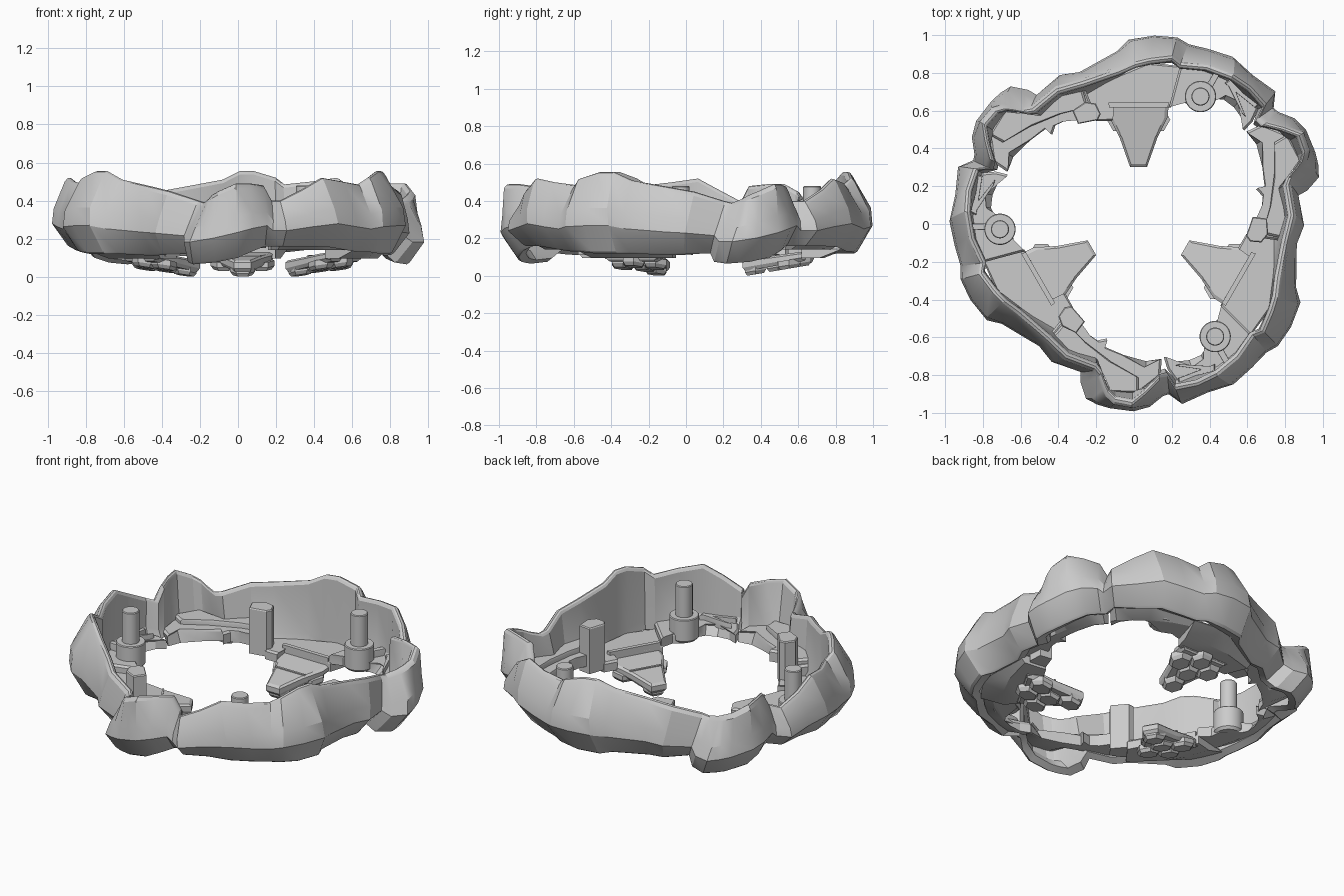
import bpy, bmesh
from math import radians, cos, sin, pi
from mathutils import Matrix, Vector

if "Cube" in bpy.data.objects:
    bpy.data.objects.remove(bpy.data.objects["Cube"])

CENTRE = Matrix.Translation((0.024, 0.017, 0))


def polar(a, r, z=0):
    return Vector((r * cos(radians(a)), r * sin(radians(a)), z))


def finish(name, bm, smooth=25):
    bmesh.ops.recalc_face_normals(bm, faces=bm.faces)
    bm.transform(CENTRE)
    me = bpy.data.meshes.new(name)
    bm.to_mesh(me)
    bm.free()
    ob = bpy.data.objects.new(name, me)
    bpy.context.collection.objects.link(ob)
    bpy.context.view_layer.objects.active = ob
    ob.select_set(True)
    bpy.ops.object.shade_smooth_by_angle(angle=radians(smooth))
    ob.select_set(False)
    return ob


def loft(bm, rings, cap=True):
    """Skin a stack of equal-length closed loops."""
    vs = [[bm.verts.new(p) for p in ring] for ring in rings]
    n = len(vs[0])
    for a, b in zip(vs, vs[1:]):
        for i in range(n):
            bm.faces.new((a[i], a[(i + 1) % n], b[(i + 1) % n], b[i]))
    if cap:
        bm.faces.new(vs[0][::-1])
        bm.faces.new(vs[-1])


def three(name, ring_sets):
    """Loft each ring stack in all three 120 degree sectors."""
    bm = bmesh.new()
    for k in range(3):
        rot = Matrix.Rotation(k * 2 * pi / 3, 3, 'Z')
        for rings in ring_sets:
            loft(bm, [[rot @ Vector(p) for p in ring] for ring in rings])
    return finish(name, bm)


def prism(pts, z0, z1, chamfer=0.012, foot=9):
    """Polar outline raised from z0 to z1; foot pulls the underside inward."""
    p = [polar(a, r) for a, r in pts]
    c = sum(p, Vector()) / len(p)
    inner = [q + (c - q).normalized() * chamfer for q in p]
    base = [polar(a, min(r, foot + (r - foot) * .1)) for a, r in pts]
    up = lambda ps, z: [(q.x, q.y, z) for q in ps]
    return [up(base, z0), up(p, z1 - chamfer), up(inner, z1)]


# Rocky outer wall: outer angle, outer radius, rim angle, rim radius, top, bottom
STATIONS = [
    (39.8, .935, 40.5, .815, .40, .16),
    (43.5, 1.0, 42.5, .885, .40, .16),
    (52, .983, 50, .895, .46, .16),
    (60.5, 1.004, 57, .89, .52, .155),
    (68, .985, 66, .87, .50, .14),
    (74, .975, 75, .835, .485, .13),
    (78, .995, 78.5, .86, .52, .13),
    (85, .987, 86, .83, .555, .12),
    (93.5, .963, 91, .81, .555, .12),
    (97, .909, 97.5, .778, .51, .12),
    (111.6, .85, 112, .763, .475, .11),
    (118, .88, 122, .79, .45, .115),
    (128.5, .86, 133.5, .785, .40, .12),
    (129.5, .91, 136, .81, .39, .075),
    (133, .985, 138.5, .87, .41, .065),
    (137, 1.0, 140, .905, .43, .07),
    (141, 1.007, 142.5, .935, .45, .075),
    (148.5, 1.012, 148, .945, .49, .10),
    (153.5, .99, 152.5, .885, .49, .135),
    (158, .94, 157.5, .82, .48, .16),
]


def section(st, turn):
    ao, ro, ar, rr, zt, zb = st
    h = zt - zb
    rb = ro - .10
    foot = min(rr, rb - .04)
    mix = lambda t: ao + (ar - ao) * t + turn
    return [
        polar(ar + turn, rr, zt - .018),
        polar(ar + turn, rr + .008, zt - .005),
        polar(ar + turn, rr + .018, zt),
        polar(ar + turn, rr + .032, zt - .004),
        polar(mix(.9), rr + .046, zt - .022),
        polar(mix(.4), ro - .012, zb + h * .56),
        polar(mix(.1), ro - .003, zb + h * .34),
        polar(ao + turn, rb + .016, zb + .01),
        polar(ao + turn, rb, zb),
        polar(mix(.4), foot, zb + .02),
        polar(mix(.8), min(rr, foot + .03), zb + .07),
    ]


bm = bmesh.new()
sections = [section(s, 120 * k) for k in range(3) for s in STATIONS]
loft(bm, sections + [sections[0]], cap=False)
bmesh.ops.remove_doubles(bm, verts=bm.verts, dist=1e-6)
finish("rock_wall", bm, 24)

# Stepped inner ledges
three("post_ledge", [prism([
    (40.5, .735), (44.4, .77), (50, .83), (55, .82), (57.4, .765), (63.4, .67),
    (69, .67), (75, .624), (75, .85), (66, .88), (57, .895), (50, .895),
    (43.5, .885), (41, .80)], .14, .20, foot=.78)])
three("pad_ledge", [prism([
    (74, .624), (90, .60), (103, .62), (105, .547), (113, .575), (113, .76),
    (97, .785), (86, .84), (74, .85)], .095, .155, foot=.71)])
three("rear_ledge", [
    prism([(112, .585), (117, .605), (126.5, .657), (131, .67), (135, .645),
           (134.5, .69), (143.7, .715), (153, .78), (159.5, .745), (158, .83),
           (152, .89), (148, .94), (141, .92), (135, .79), (122, .79),
           (112, .765)], .15, .22, foot=.74),
    # raised step along the wall
    prism([(114, .66), (126, .70), (139, .76), (150, .83), (150, .91),
           (141, .92), (135, .79), (122, .80), (113, .77)], .20, .25)])

# Upright blocks beside the pads
three("upright_block", [prism([
    (109.5, .60), (112, .575), (122, .605), (121, .68), (114, .69), (110, .66)],
    .11, .39, .006)])

# Braces around the triangular pockets
three("pocket_rib", [
    prism([(61, .74), (64, .74), (63, .885), (61, .885)], .18, .24, .006),
    prism([(58, .86), (57, .893), (44, .885), (44, .86)], .18, .23, .006),
    prism([(44, .79), (46, .79), (57, .865), (56, .885)], .18, .23, .006)])


# Round posts on wider bosses
def disc(r, z):
    c = polar(63.5, .735)
    return [(c.x + r * cos(t * pi / 16), c.y + r * sin(t * pi / 16), z)
            for t in range(32)]


three("post", [[disc(.07, .145), disc(.083, .16), disc(.083, .285), disc(.079, .29)],
               [disc(.048, .27), disc(.048, .475), disc(.044, .48)]])

# Tapered pads reaching inward, sloping down to the tip
pad_top = lambda y: .085 + .14 * (y - .29)
pad_low = lambda y: .024 + .17 * (y - .29)
half = [(.045, .285), (.10, .44), (.155, .55), (.16, .63)]
outline = half + [(-x, y) for x, y in reversed(half)]
inset = [(x * .88, .47 + (y - .47) * .92) for x, y in outline]
three("pad", [[[(x, y, pad_low(y)) for x, y in inset],
               [(x, y, pad_low(y) + .02) for x, y in outline],
               [(x, y, pad_top(y) - .01) for x, y in outline],
               [(x, y, pad_top(y)) for x, y in inset]]])
three("pad_ridge", [
    [[(x, y, z) for x, y in ((-.155, .60), (.155, .60), (.16, .625), (-.16, .625))]
     for z in (.09, .175)],
    [[(x, y, pad_top(y) + dz) for x, y in ((-.095, .45), (.095, .45), (.1, .46), (-.1, .46))]
     for dz in (-.02, .006)]])


# Faceted hexagon studs beneath each pad
def stud(cx, cy, r):
    def ring(s, d):
        pts = [(cx + r * s * cos(i * pi / 3), cy + r * s * sin(i * pi / 3))
               for i in range(6)]
        return [(x, y, max(0, pad_low(y) + d)) for x, y in pts]
    return [ring(.78, -.027), ring(1, -.008), ring(1, .02)]


three("pad_stud", [stud(0, .355, .066), stud(0, .475, .068),
                   stud(.1, .535, .068), stud(-.1, .535, .068),
                   stud(0, .595, .066)])
